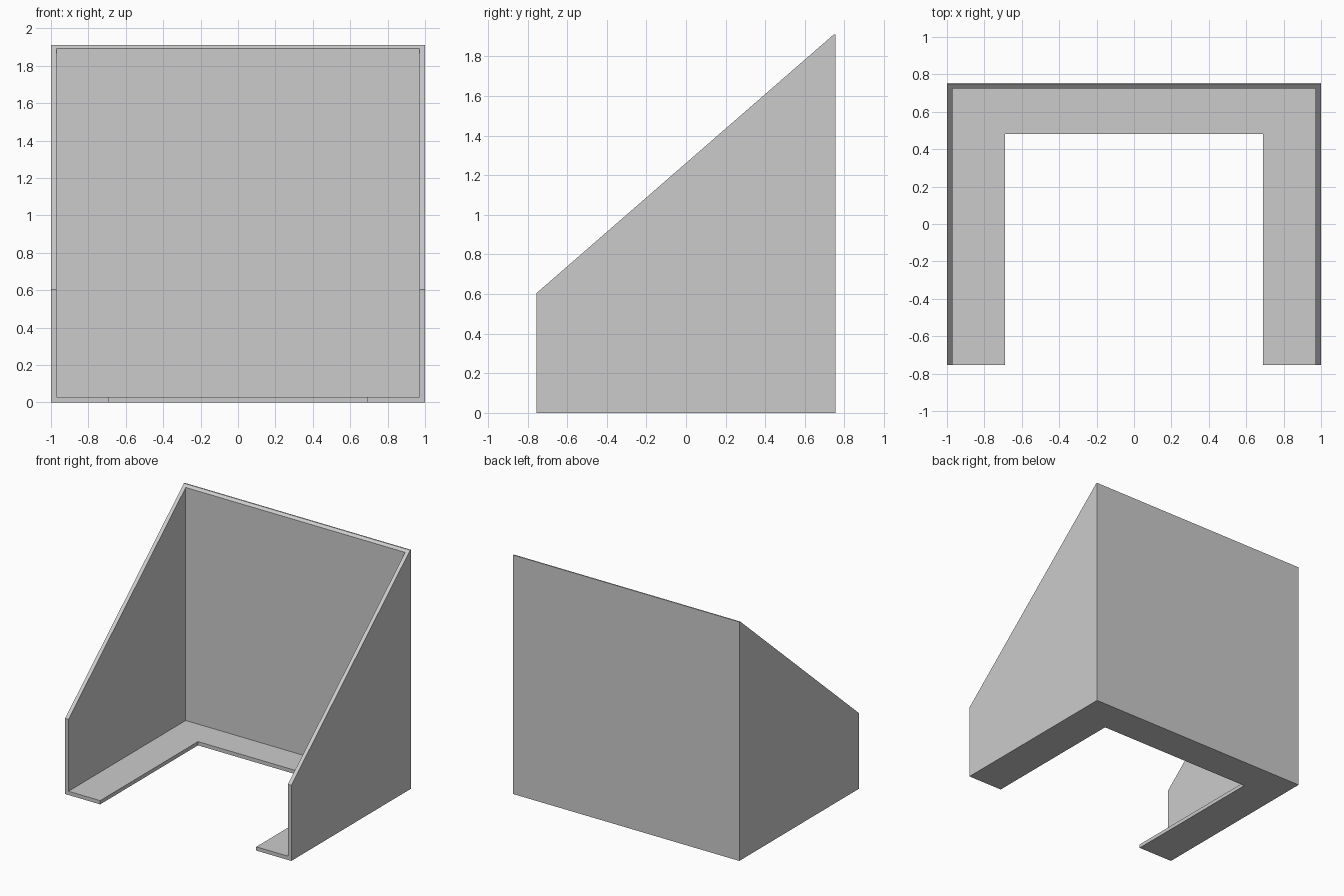
import bpy
import bmesh

cube = bpy.data.objects.get("Cube")
if cube:
    bpy.data.objects.remove(cube, do_unlink=True)

HALF_W, HALF_D, HEIGHT, FRONT_H = 1.0, 0.755, 1.91, 0.605
WALL, LIP = 0.03, 0.275

grey = bpy.data.materials.new("plain grey")
grey.use_nodes = True
grey.diffuse_color = (0.6, 0.6, 0.6, 1)
grey.node_tree.nodes["Principled BSDF"].inputs["Base Color"].default_value = (0.6, 0.6, 0.6, 1)


def side_prism(name, profile, half_width):
    """Extrude a (y, z) side profile across x, centred on x = 0."""
    bm = bmesh.new()
    face = bm.faces.new([bm.verts.new((-half_width, y, z)) for y, z in profile])
    swept = bmesh.ops.extrude_face_region(bm, geom=[face])["geom"]
    moved = [v for v in swept if isinstance(v, bmesh.types.BMVert)]
    bmesh.ops.translate(bm, verts=moved, vec=(2 * half_width, 0, 0))
    bmesh.ops.recalc_face_normals(bm, faces=bm.faces)
    mesh = bpy.data.meshes.new(name)
    bm.to_mesh(mesh)
    bm.free()
    mesh.materials.append(grey)
    obj = bpy.data.objects.new(name, mesh)
    bpy.context.collection.objects.link(obj)
    return obj


def box_profile(y0, y1, z0, z1):
    return [(y0, z0), (y1, z0), (y1, z1), (y0, z1)]


# Sloped-top housing
shell = side_prism("open_housing", [
    (-HALF_D, 0), (HALF_D, 0), (HALF_D, HEIGHT),
    (HALF_D - 0.01, HEIGHT), (-HALF_D, FRONT_H)], HALF_W)

# Inner cavity leaves two sides, a back and a floor; the floor opening leaves a U lip
cutters = [
    side_prism("cavity_cutter",
               box_profile(-HALF_D - 1, HALF_D - WALL, WALL, HEIGHT + 1), HALF_W - WALL),
    side_prism("floor_opening_cutter",
               box_profile(-HALF_D - 1, HALF_D - LIP, -1, 1), HALF_W - 0.31),
]
for cutter in cutters:
    cut = shell.modifiers.new(cutter.name, "BOOLEAN")
    cut.operation = "DIFFERENCE"
    cut.solver = "EXACT"
    cut.object = cutter

# Bake the cuts and drop the helpers
bpy.context.view_layer.update()
evaluated = shell.evaluated_get(bpy.context.evaluated_depsgraph_get())
cut_mesh = bpy.data.meshes.new_from_object(evaluated)
shell.modifiers.clear()
shell.data = cut_mesh
for cutter in cutters:
    bpy.data.objects.remove(cutter, do_unlink=True)
